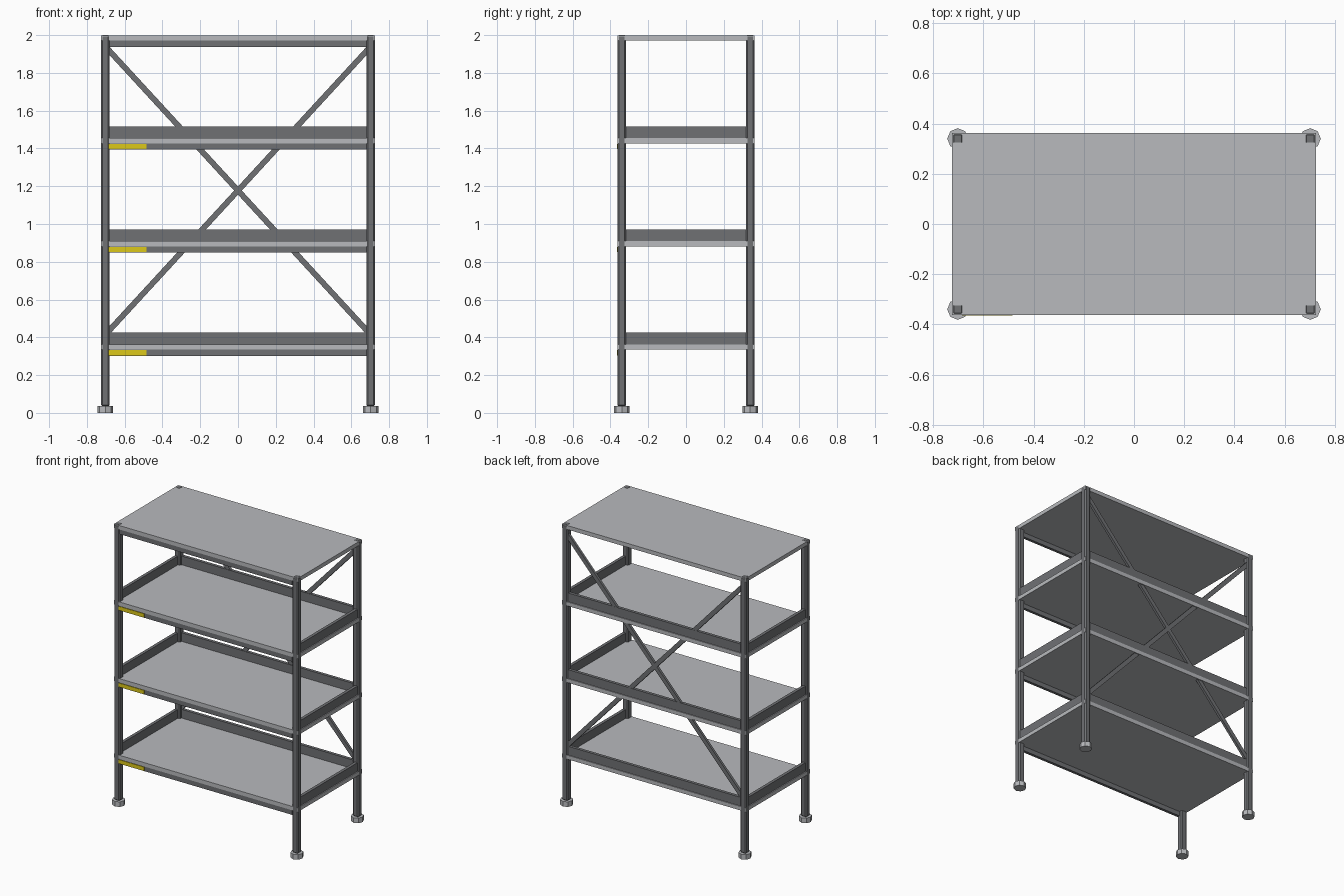
import bpy
import math

if "Cube" in bpy.data.objects:
    bpy.data.objects.remove(bpy.data.objects["Cube"])


def material(name, rgb):
    m = bpy.data.materials.new(name)
    m.use_nodes = True
    m.diffuse_color = (*rgb, 1)
    m.node_tree.nodes["Principled BSDF"].inputs["Base Color"].default_value = (*rgb, 1)
    return m


light = material("light_grey_metal", (0.48, 0.49, 0.51))
dark = material("dark_grey_metal", (0.16, 0.165, 0.175))
yellow = material("yellow_label", (0.72, 0.58, 0.01))


def box(name, size, centre, mat, turn=0.0, chamfer=0.0):
    bpy.ops.mesh.primitive_cube_add(size=1, location=centre, rotation=(0, turn, 0))
    ob = bpy.context.object
    ob.name = name
    ob.scale = size
    bpy.ops.object.transform_apply(location=False, rotation=False, scale=True)
    ob.data.materials.append(mat)
    if chamfer:
        mod = ob.modifiers.new("chamfer", "BEVEL")
        mod.width = chamfer
        mod.segments = 1
    return ob


HALF_X, HALF_Y = 0.725, 0.362      # outer edge of the trays
POST_X, POST_Y = 0.7025, 0.34      # post centres
POST_W = 0.046
GAP_X, GAP_Y = 2 * POST_X - POST_W, 2 * POST_Y - POST_W
TRAY_T, LIP_H, RAIL_H = 0.028, 0.062, 0.033
LEVELS = [0.363, 0.909, 1.455, 1.999]

# Chamfered posts on octagonal feet
for sx, xname in ((1, "left"), (-1, "right")):
    for sy, yname in ((-1, "front"), (1, "back")):
        x, y = sx * POST_X, sy * POST_Y
        box(f"{yname}_{xname}_post", (POST_W, POST_W, 1.966),
            (x, y, 1.017), dark, chamfer=0.008)
        bpy.ops.mesh.primitive_cylinder_add(vertices=8, radius=0.042, depth=0.036,
                                            location=(x, y, 0.018))
        foot = bpy.context.object
        foot.name = f"{yname}_{xname}_foot"
        foot.data.materials.append(light)

# Trays with a front rail; the lower ones also have lips and a label
for i, top in enumerate(LEVELS):
    box(f"shelf_{i + 1}", (2 * HALF_X, 2 * HALF_Y, TRAY_T),
        (0, 0, top - TRAY_T / 2), light)
    rail_z = top - TRAY_T - RAIL_H / 2
    box(f"front_rail_{i + 1}", (GAP_X, 0.02, RAIL_H), (0, -0.351, rail_z), dark)
    if top == LEVELS[-1]:
        continue
    lip_z = top + LIP_H / 2
    box(f"back_lip_{i + 1}", (GAP_X, 0.022, LIP_H), (0, 0.345, lip_z), dark)
    for sx, xname in ((1, "left"), (-1, "right")):
        box(f"{xname}_lip_{i + 1}", (0.022, GAP_Y, LIP_H),
            (sx * 0.708, 0, lip_z), dark)
    box(f"label_{i + 1}", (0.2, 0.004, 0.027), (-0.585, -0.363, rail_z), yellow)

# Crossed braces at the back
RISE, RUN = 0.755, 0.695
for s, xname in ((1, "left"), (-1, "right")):
    box(f"{xname}_brace", (2 * math.hypot(RISE, RUN), 0.018, 0.03),
        (0, 0.346, 1.177), dark, turn=s * math.atan2(RISE, RUN))
